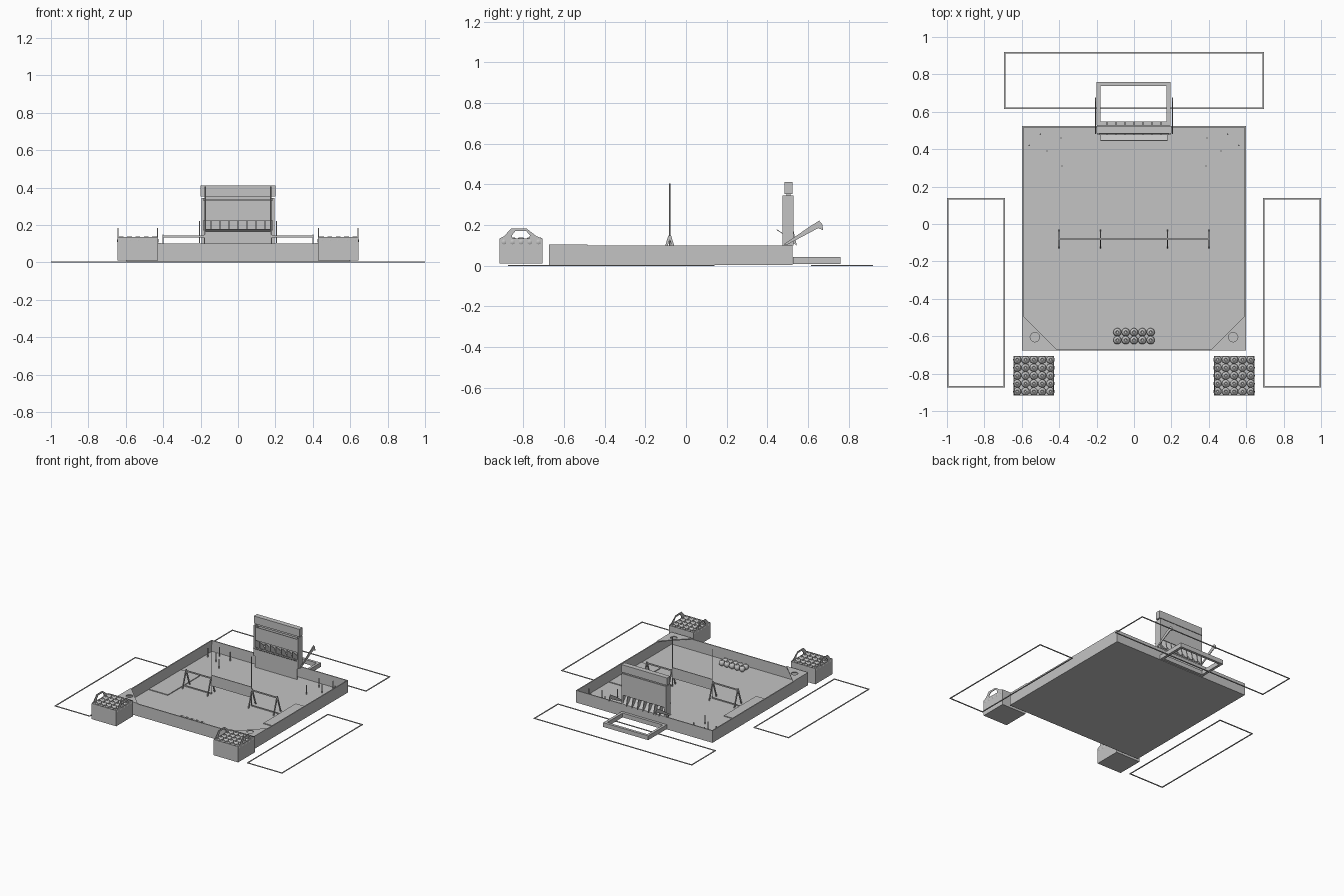
import bpy, bmesh, math
from mathutils import Vector

old = bpy.data.objects.get("Cube")
if old:
    bpy.data.objects.remove(old, do_unlink=True)

grey = bpy.data.materials.new("light_grey")
grey.use_nodes = True
grey.diffuse_color = (0.55, 0.55, 0.55, 1)
grey.node_tree.nodes["Principled BSDF"].inputs["Base Color"].default_value = (0.55, 0.55, 0.55, 1)


def finish(name, bm):
    bmesh.ops.recalc_face_normals(bm, faces=bm.faces)
    mesh = bpy.data.meshes.new(name)
    bm.to_mesh(mesh)
    bm.free()
    mesh.materials.append(grey)
    obj = bpy.data.objects.new(name, mesh)
    bpy.context.collection.objects.link(obj)
    return obj


def add_box(bm, x0, x1, y0, y1, z0, z1):
    verts = bmesh.ops.create_cube(bm, size=1)["verts"]
    for v in verts:
        v.co = Vector((x0 if v.co.x < 0 else x1, y0 if v.co.y < 0 else y1, z0 if v.co.z < 0 else z1))


def box(name, *size):
    bm = bmesh.new()
    add_box(bm, *size)
    return finish(name, bm)


def frame(name, x0, x1, y0, y1, z0, z1, w):
    """Four bars forming a rectangle on the ground."""
    bm = bmesh.new()
    for x in (x0, x1 - w):
        add_box(bm, x, x + w, y0, y1, z0, z1)
    for y in (y0, y1 - w):
        add_box(bm, x0 + w, x1 - w, y, y + w, z0, z1)
    return finish(name, bm)


def add_prism(bm, points, offset):
    face = bm.faces.new([bm.verts.new(p) for p in points])
    new = bmesh.ops.extrude_face_region(bm, geom=[face])["geom"]
    bmesh.ops.translate(bm, vec=offset, verts=[g for g in new if isinstance(g, bmesh.types.BMVert)])


def side_plate(name, profile, x, t):
    """Plate cut from a (y, z) outline, standing across x."""
    bm = bmesh.new()
    add_prism(bm, [(x - t / 2, y, z) for y, z in profile], (t, 0, 0))
    return finish(name, bm)


def add_lathe(bm, x, y, profile, sides=14):
    rings = []
    for r, z in profile:
        rings.append([bm.verts.new((x + r * math.cos(a * math.tau / sides),
                                    y + r * math.sin(a * math.tau / sides), z)) for a in range(sides)])
    for low, high in zip(rings, rings[1:]):
        for i in range(sides):
            j = (i + 1) % sides
            bm.faces.new((low[i], low[j], high[j], high[i]))
    bm.faces.new(rings[0])
    bm.faces.new(rings[-1])


def game_pieces(name, xc, yc, nx, ny, z):
    """Grid of rounded pieces with a dimple in the top."""
    bm = bmesh.new()
    shape = [(0.012, 0), (0.021, 0.010), (0.022, 0.022), (0.018, 0.034), (0.011, 0.041),
             (0.008, 0.041), (0.006, 0.034)]
    for i in range(nx):
        for j in range(ny):
            add_lathe(bm, xc + (i - (nx - 1) / 2) * 0.0445, yc + (j - (ny - 1) / 2) * 0.0425,
                      [(r, z + h) for r, h in shape])
    obj = finish(name, bm)
    for p in obj.data.polygons:
        p.use_smooth = len(p.vertices) == 4


# Arena floor and surrounding walls
box("arena_floor", -0.595, 0.595, -0.67, 0.52, 0.004, 0.014)
frame("arena_wall", -0.6, 0.6, -0.675, 0.525, 0.004, 0.1, 0.008)

# Marked zones outside the arena
frame("back_zone_tape", -0.695, 0.695, 0.615, 0.92, 0, 0.005, 0.008)
for side, s in (("left", 1), ("right", -1)):
    a, b = sorted((s * 0.69, s))
    frame(side + "_zone_tape", a, b, -0.875, 0.14, 0, 0.005, 0.008)

    # Floor mats
    a, b = sorted((s * 0.42, s * 0.587))
    box(side + "_floor_mat", a, b, -0.28, 0.125, 0.014, 0.02)

    # Corner shelf with a round hole
    bm = bmesh.new()
    add_prism(bm, [(s * 0.6, -0.675, 0.098), (s * 0.41, -0.675, 0.098), (s * 0.6, -0.485, 0.098)], (0, 0, 0.007))
    shelf = finish(side + "_corner_shelf", bm)
    bm = bmesh.new()
    add_lathe(bm, s * 0.53, -0.605, [(0.025, 0.08), (0.025, 0.12)], 24)
    cutter = finish(side + "_hole_cutter", bm)
    cutter.hide_render = True
    cutter.hide_set(True)
    cut = shelf.modifiers.new("hole", "BOOLEAN")
    cut.object = cutter
    cut.solver = "EXACT"

    # Crate with carrying handles and its pieces
    a, b = sorted((s * 0.428, s * 0.643))
    box(side + "_crate_bottom", a, b, -0.917, -0.705, 0.01, 0.09)
    frame(side + "_crate_sides", a, b, -0.917, -0.705, 0.01, 0.135, 0.004)
    game_pieces(side + "_crate_pieces", (a + b) / 2, -0.811, 5, 5, 0.098)
    for x, place in ((a + 0.002, "a"), (b - 0.002, "b")):
        handle = [(-0.917, 0.134), (-0.895, 0.145), (-0.86, 0.184), (-0.785, 0.184), (-0.735, 0.145),
                  (-0.705, 0.134), (-0.77, 0.134), (-0.768, 0.15), (-0.785, 0.17), (-0.84, 0.17),
                  (-0.856, 0.15), (-0.854, 0.134)]
        side_plate(side + "_crate_handle_" + place, handle, x, 0.004)

    # Barrier: top rail, bottom rail, A-frame ends and a tall pole
    a, b = sorted((s * 0.18, s * 0.4))
    box(side + "_barrier_rail", a, b, -0.084, -0.076, 0.134, 0.144)
    box(side + "_barrier_base", a, b, -0.083, -0.077, 0.014, 0.022)
    for x in (0.18, 0.4):
        bm = bmesh.new()
        for t in (1, -1):
            add_prism(bm, [(s * x - 0.003, -0.08 + t * d, z) for d, z in
                           ((0.05, 0.014), (0.04, 0.014), (0, 0.128), (0, 0.15), (0.006, 0.15))], (0.006, 0, 0))
        finish(side + "_barrier_end", bm)
    bm = bmesh.new()
    add_lathe(bm, s * 0.175, -0.08, [(0.003, 0.014), (0.003, 0.405)], 8)
    finish(side + "_pole", bm)
    box(side + "_barrier_foot", s * 0.41 - 0.01, s * 0.41 + 0.01, -0.084, -0.076, 0.014, 0.02)

    # Pegs near the back corners
    bm = bmesh.new()
    for x, y in ((0.56, 0.42), (0.5, 0.48), (0.465, 0.39), (0.39, 0.46), (0.385, 0.31)):
        add_lathe(bm, s * x, y, [(0.004, 0.014), (0.004, 0.085)], 8)
    finish(side + "_pegs", bm)

    # Goal tower sides and sloping arms
    side_plate(side + "_tower_side", [(0.475, 0.1), (0.53, 0.1), (0.53, 0.345), (0.475, 0.345)], s * 0.19, 0.012)
    arm = [(0.48, 0.105), (0.5, 0.105), (0.65, 0.185), (0.675, 0.175), (0.67, 0.205), (0.655, 0.222), (0.605, 0.19)]
    side_plate(side + "_tower_arm", arm, s * 0.205, 0.005)

# Centre divider and pieces on the floor
box("centre_divider", -0.175, 0.175, -0.083, -0.077, 0.08, 0.165)
game_pieces("floor_pieces", 0, -0.6, 5, 2, 0.014)

# Goal tower panels and header
box("tower_back_panel", -0.19, 0.19, 0.524, 0.53, 0.175, 0.345)
box("tower_front_panel", -0.185, 0.185, 0.48, 0.486, 0.225, 0.33)
box("tower_lower_panel", -0.185, 0.185, 0.475, 0.481, 0.014, 0.17)
box("tower_header", -0.2, 0.2, 0.485, 0.525, 0.352, 0.412)
box("tower_cap", -0.18, 0.18, 0.495, 0.515, 0.335, 0.352)

# Front lip, dividing fins and discharge slope
side_plate("tower_lip", [(0.445, 0.176), (0.48, 0.154), (0.48, 0.158), (0.447, 0.18)], 0, 0.36)
side_plate("tower_slope", [(0.48, 0.164), (0.53, 0.1), (0.53, 0.104), (0.48, 0.17)], 0, 0.37)
for i in range(7):
    side_plate("tower_fin", [(0.475, 0.225), (0.475, 0.15), (0.545, 0.1), (0.528, 0.178)], (i - 3) * 0.048, 0.006)

# Collection frame behind the tower
frame("collection_frame", -0.2, 0.195, 0.526, 0.76, 0.008, 0.042, 0.021)
